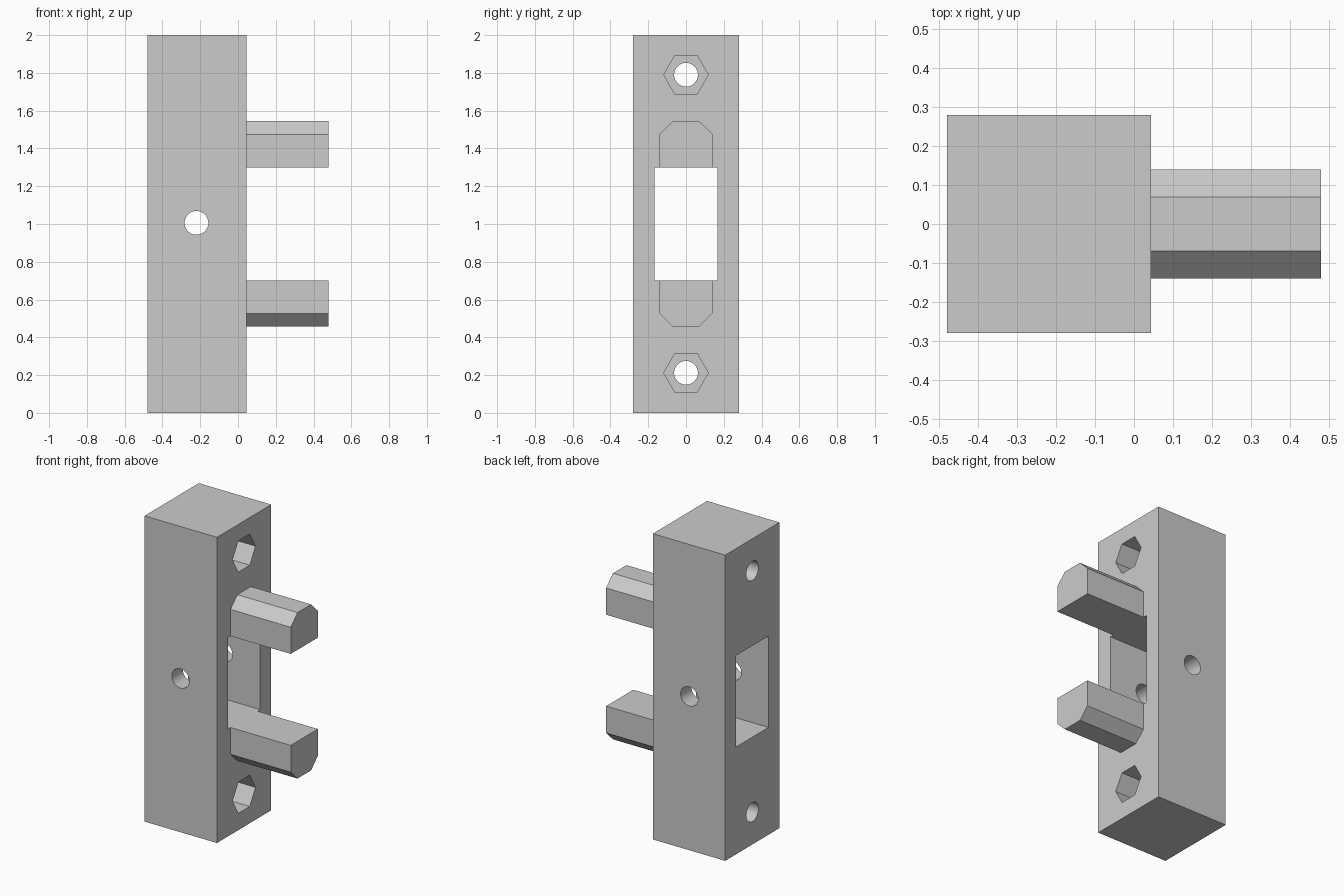
import bpy, bmesh, math
from mathutils import Matrix

if "Cube" in bpy.data.objects:
    bpy.data.objects.remove(bpy.data.objects["Cube"])

X0, X1, XP = -0.48, 0.044, 0.48      # block back, block front, peg tips
MID = 1.001                          # height of the mirror plane

grey = bpy.data.materials.new("plain grey")
grey.diffuse_color = (0.6, 0.6, 0.6, 1)
grey.use_nodes = True
grey.node_tree.nodes["Principled BSDF"].inputs["Base Color"].default_value = grey.diffuse_color


def make(name, bm):
    bmesh.ops.recalc_face_normals(bm, faces=bm.faces)
    me = bpy.data.meshes.new(name)
    bm.to_mesh(me)
    bm.free()
    me.materials.append(grey)
    ob = bpy.data.objects.new(name, me)
    bpy.context.collection.objects.link(ob)
    return ob


def prism(name, yz, x0, x1):
    """Extrude a (y, z) outline along x."""
    bm = bmesh.new()
    face = bm.faces.new([bm.verts.new((x0, y, z)) for y, z in yz])
    ext = bmesh.ops.extrude_face_region(bm, geom=[face])["geom"]
    verts = [v for v in ext if isinstance(v, bmesh.types.BMVert)]
    bmesh.ops.translate(bm, verts=verts, vec=(x1 - x0, 0, 0))
    return make(name, bm)


def rect(hy, z0, z1):
    return [(-hy, z0), (hy, z0), (hy, z1), (-hy, z1)]


def ring(n, r, z):
    return [(r * math.cos(2 * math.pi * i / n), z + r * math.sin(2 * math.pi * i / n))
            for i in range(n)]


def boolean(target, tool, op):
    mod = target.modifiers.new(tool.name, 'BOOLEAN')
    mod.operation, mod.solver, mod.object = op, 'EXACT', tool
    bpy.context.view_layer.objects.active = target
    bpy.ops.object.modifier_apply(modifier=mod.name)
    bpy.data.objects.remove(tool)


# Main block
block = prism("latch_block", rect(0.28, 0, 2), X0, X1)

# Chamfered pegs above and below the window
for name, s in (("upper_peg", 1), ("lower_peg", -1)):
    outline = [(-0.14, 0.27), (0.14, 0.27), (0.14, 0.474),
               (0.07, 0.543), (-0.07, 0.543), (-0.14, 0.474)]
    peg = prism(name, [(y, MID + s * h) for y, h in outline], X1 - 0.1, XP)
    boolean(block, peg, 'UNION')

# Window, which also trims the pegs flush
boolean(block, prism("window_cutter", rect(0.167, MID - 0.299, MID + 0.299),
                     X0 - 0.1, XP + 0.1), 'DIFFERENCE')

# Screw holes with hexagonal nut pockets
for s in (1, -1):
    z = MID + s * 0.789
    boolean(block, prism("screw_cutter", ring(32, 0.063, z), X0 - 0.1, X1 + 0.1), 'DIFFERENCE')
    boolean(block, prism("nut_cutter", ring(6, 0.118, z), X1 - 0.25, X1 + 0.1), 'DIFFERENCE')

# Cross pin hole through both side walls
bm = bmesh.new()
bmesh.ops.create_cone(bm, cap_ends=True, segments=32, radius1=0.063, radius2=0.063, depth=1,
                      matrix=Matrix.Translation((-0.22, 0, 1.006)) @ Matrix.Rotation(math.pi / 2, 4, 'X'))
boolean(block, make("pin_cutter", bm), 'DIFFERENCE')

# Smooth bores, sharp edges elsewhere
bpy.ops.object.select_all(action='DESELECT')
block.select_set(True)
bpy.context.view_layer.objects.active = block
bpy.ops.object.shade_smooth_by_angle(angle=math.radians(30))
